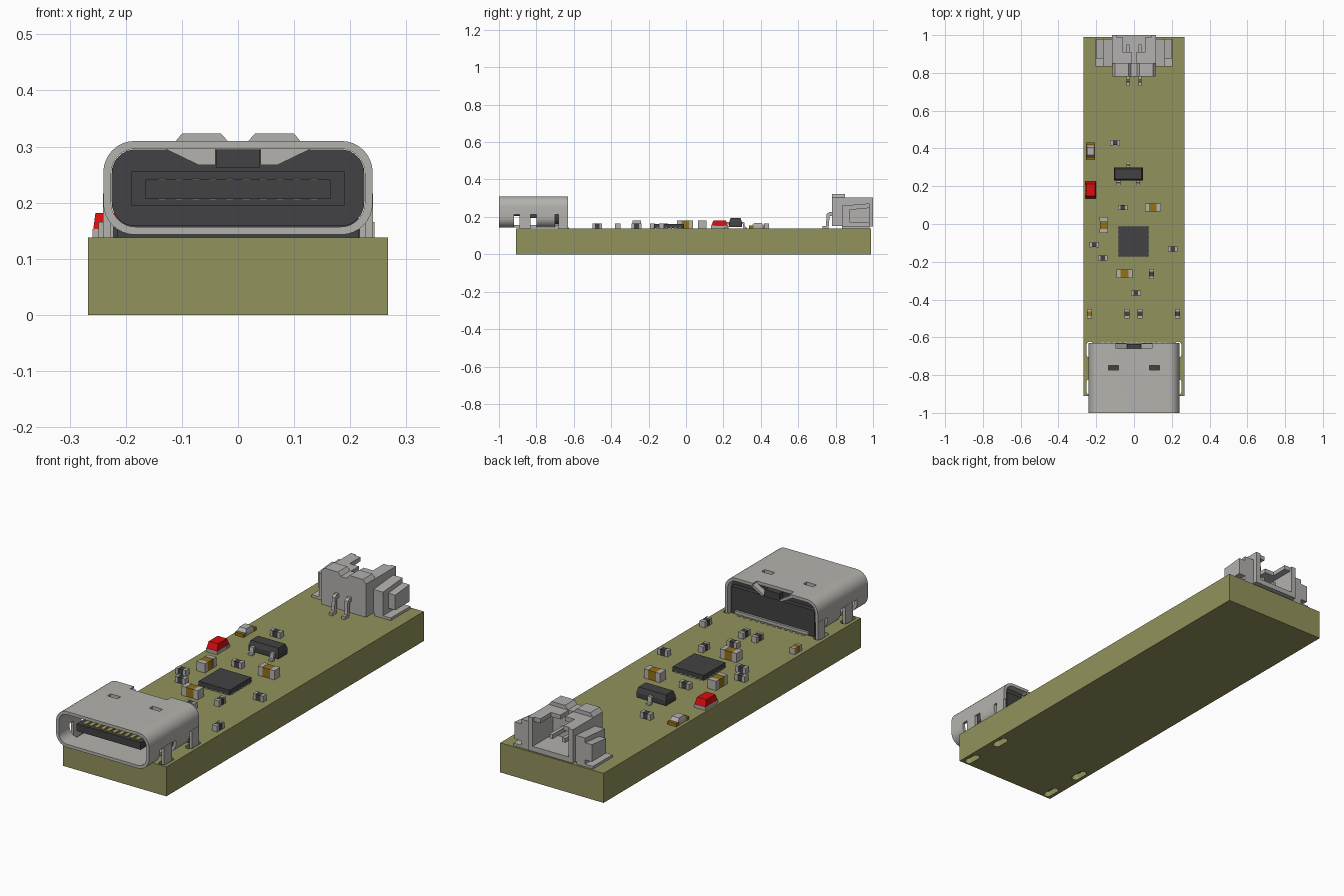
import bpy, bmesh, math

if "Cube" in bpy.data.objects:
    bpy.data.objects.remove(bpy.data.objects["Cube"])


def material(name, rgb):
    m = bpy.data.materials.new(name)
    m.diffuse_color = (*rgb, 1)
    m.use_nodes = True
    m.node_tree.nodes["Principled BSDF"].inputs["Base Color"].default_value = m.diffuse_color
    return m


OLIVE = material("olive board", (0.29, 0.29, 0.11))
METAL = material("light grey metal", (0.46, 0.45, 0.42))
PLASTIC = material("pale grey plastic", (0.45, 0.44, 0.43))
DARK = material("charcoal plastic", (0.055, 0.055, 0.058))
RED = material("red lens", (0.70, 0.004, 0.004))
TAN = material("brown ceramic", (0.29, 0.165, 0.01))
GOLD = material("gold contact", (0.42, 0.36, 0.08))

TOP = 0.138  # board surface


def extrude(name, pts, a, b, mat, axis="y"):
    """Extrude a closed outline from a to b along one axis."""
    place = {"x": lambda p, t: (t, p[0], p[1]),
             "y": lambda p, t: (p[0], t, p[1]),
             "z": lambda p, t: (p[0], p[1], t)}[axis]
    bm = bmesh.new()
    lo = [bm.verts.new(place(p, a)) for p in pts]
    hi = [bm.verts.new(place(p, b)) for p in pts]
    n = len(pts)
    bm.faces.new(lo)
    bm.faces.new(hi)
    for i in range(n):
        bm.faces.new((lo[i], lo[(i + 1) % n], hi[(i + 1) % n], hi[i]))
    bmesh.ops.recalc_face_normals(bm, faces=bm.faces)
    me = bpy.data.meshes.new(name)
    bm.to_mesh(me)
    bm.free()
    me.materials.append(mat)
    ob = bpy.data.objects.new(name, me)
    bpy.context.collection.objects.link(ob)
    return ob


def box(name, x0, x1, y0, y1, z0, z1, mat, taper=(0, 0)):
    """Box whose top may be pulled in by taper on x and y."""
    ob = extrude(name, [(x0, y0), (x1, y0), (x1, y1), (x0, y1)], z0, z1, mat, "z")
    cx, cy = (x0 + x1) / 2, (y0 + y1) / 2
    for v in ob.data.vertices:
        if v.co.z > (z0 + z1) / 2:
            v.co.x -= math.copysign(taper[0], v.co.x - cx)
            v.co.y -= math.copysign(taper[1], v.co.y - cy)
    return ob


def rounded(x0, x1, z0, z1, r, seg=8):
    pts = []
    for k, (cx, cz) in enumerate([(x1 - r, z1 - r), (x0 + r, z1 - r),
                                  (x0 + r, z0 + r), (x1 - r, z0 + r)]):
        for i in range(seg + 1):
            a = math.pi / 2 * (k + i / seg)
            pts.append((cx + r * math.cos(a), cz + r * math.sin(a)))
    return pts


def cut(ob, *cutters):
    bpy.context.view_layer.objects.active = ob
    for c in cutters:
        m = ob.modifiers.new("cut", "BOOLEAN")
        m.operation, m.solver, m.object = "DIFFERENCE", "EXACT", c
        bpy.ops.object.modifier_apply(modifier=m.name)
        bpy.data.objects.remove(c)


def smooth(ob):
    bpy.ops.object.select_all(action="DESELECT")
    ob.select_set(True)
    bpy.context.view_layer.objects.active = ob
    bpy.ops.object.shade_smooth_by_angle(angle=math.radians(30))


# Board with four slots for the shell tabs
board = box("board", -0.267, 0.267, -0.91, 0.99, 0, TOP, OLIVE)
cut(board, *[extrude("slot", rounded(s * 0.233 - 0.018, s * 0.233 + 0.018, y - 0.042, y + 0.042, 0.017, 5),
                     -0.1, 0.3, OLIVE, "z") for s in (-1, 1) for y in (-0.665, -0.862)])

# Socket shell: rounded tube with side gaps, latch windows and rear notch
shell = extrude("socket_shell", rounded(-0.24, 0.24, 0.143, 0.31, 0.056), -1.0, -0.63, METAL)
cutters = [extrude("bore", rounded(-0.226, 0.226, 0.157, 0.296, 0.043), -1.1, -0.5, METAL),
           box("rear_notch", -0.1, 0.1, -0.66, -0.6, 0.28, 0.35, METAL, (-0.01, 0))]
for s in (-1, 1):
    xs = sorted((s * 0.19, s * 0.3))
    cutters += [box("gap", *xs, -0.92, -0.80, 0.1, 0.213, METAL),
                box("gap", *xs, -0.70, -0.60, 0.1, 0.213, METAL),
                box("window", s * 0.108 - 0.026, s * 0.108 + 0.026, -0.772, -0.748, 0.28, 0.35, METAL)]
cut(shell, *cutters)
smooth(shell)

for s in (-1, 1):
    # Shell tabs through the board, and angled latch springs
    xs = sorted((s * 0.227, s * 0.241))
    for y0, y1 in ((-0.89, -0.832), (-0.682, -0.632)):
        box("shell_tab", *xs, y0, y1, 0.02, 0.216, METAL)
    extrude("latch_spring", [(s * x, z) for x, z in
            ((0.04, 0.296), (0.04, 0.267), (0.07, 0.267), (0.13, 0.296))], -0.80, -0.785, METAL)
    extrude("rear_spring", [(s * x, z) for x, z in
            ((0.04, 0.268), (0.05, 0.262), (0.11, 0.296), (0.10, 0.305))], -0.66, -0.632, METAL)

# Socket insulator and tongue with contacts
extrude("socket_insulator", rounded(-0.225, 0.225, 0.158, 0.295, 0.042), -0.78, -0.66, DARK)
box("insulator_rear", -0.215, 0.215, -0.66, -0.64, TOP, 0.262, DARK)
box("insulator_key", -0.038, 0.038, -0.80, -0.635, 0.262, 0.295, DARK)
box("tongue_root", -0.19, 0.19, -0.84, -0.78, 0.195, 0.256, DARK)
box("tongue", -0.165, 0.165, -0.955, -0.78, 0.207, 0.241, DARK)
for i in range(10):
    x = -0.135 + 0.03 * i
    for z in (0.205, 0.24):
        box("tongue_contact", x - 0.007, x + 0.007, -0.94, -0.84, z, z + 0.003, GOLD)
for i in range(12):
    x = -0.165 + 0.03 * i
    box("solder_lead", x - 0.007, x + 0.007, -0.65, -0.625, TOP, 0.144, METAL)


def chip(name, x, y, l, w, h, mat, upright=False):
    """Two-terminal part: body with a metal cap on each end."""
    def part(n, a, b, inset, m, z):
        p = [a, b, -w / 2 + inset, w / 2 - inset]
        if upright:
            p = p[2:] + p[:2]
        box(n, x + p[0], x + p[1], y + p[2], y + p[3], TOP, TOP + z, m)
    e = l * 0.26
    part(name + "_body", -l / 2 + e, l / 2 - e, 0.001, mat, h - 0.001)
    part(name + "_end", -l / 2, -l / 2 + e, 0, METAL, h)
    part(name + "_end", l / 2 - e, l / 2, 0, METAL, h)


for x, y, up in ((-0.1, 0.43, 0), (-0.06, 0.087, 0), (-0.21, -0.11, 0), (-0.165, -0.18, 0),
                 (0.205, -0.132, 0), (0.01, -0.365, 0), (0.093, -0.265, 1),
                 (-0.037, -0.475, 1), (0.032, -0.475, 1), (0.23, -0.475, 1)):
    chip("resistor", x, y, 0.052, 0.027, 0.028, DARK, up)
chip("small_capacitor", -0.235, -0.475, 0.052, 0.027, 0.028, TAN, True)
for x, y, up in ((0.1, 0.087, 0), (-0.05, -0.263, 0), (-0.16, -0.005, 1)):
    chip("capacitor", x, y, 0.084, 0.044, 0.043, TAN, up)

# Square controller chip with edge pads and a corner mark
box("controller_chip", -0.083, 0.077, -0.172, -0.012, TOP + 0.002, 0.163, DARK)
for i in range(6):
    t = -0.06 + 0.024 * i
    for s in (-1, 1):
        box("chip_pad", t - 0.009, t + 0.003, -0.092 + s * 0.078 - 0.004, -0.092 + s * 0.078 + 0.004, TOP, 0.144, METAL)
        box("chip_pad", -0.003 + s * 0.078 - 0.004, -0.003 + s * 0.078 + 0.004, t - 0.098, t - 0.086, TOP, 0.144, METAL)

# Three-leg regulator
box("regulator_lower", -0.107, 0.047, 0.23, 0.30, 0.147, 0.17, DARK)
box("regulator_upper", -0.107, 0.047, 0.23, 0.30, 0.17, 0.193, DARK, (0.006, 0.008))
for x, y, d in ((-0.03, 0.295, 1), (-0.082, 0.235, -1), (0.022, 0.235, -1)):
    leg = [(0, 0.174), (0, 0.164), (0.008, 0.164), (0.012, TOP), (0.028, TOP), (0.028, 0.146), (0.019, 0.148), (0.016, 0.174)]
    extrude("regulator_leg", [(y + d * a, z) for a, z in leg], x - 0.01, x + 0.01, METAL, "x")

# Two indicator lamps: base, end pads and tapered lens
for y, mat, h, w in ((0.18, RED, 0.182, 0.028), (0.385, PLASTIC, 0.168, 0.022)):
    x = -0.23
    box("lamp_base", x - w, x + w, y - 0.046, y + 0.046, TOP, 0.152, PLASTIC)
    for s in (-1, 1):
        box("lamp_pad", x - w - 0.001, x + w + 0.001, y + s * 0.036 - 0.011, y + s * 0.036 + 0.011, TOP, 0.153,
            PLASTIC if mat == RED else TAN)
    box("lamp_lens", x - w, x + w, y - 0.045 + 0.012 * (mat != RED), y + 0.045 - 0.012 * (mat != RED), 0.152, h, mat, (0.004, 0.012))

# Battery header: front wall, floor, sides and open-topped cavity facing back
extrude("header_front_wall", [(-0.115, 0.15), (0.115, 0.15), (0.115, 0.305), (0.1, 0.323), (0.03, 0.323),
                              (0.015, 0.306), (-0.015, 0.306), (-0.03, 0.323), (-0.1, 0.323), (-0.115, 0.305)],
        0.78, 0.85, PLASTIC)
box("header_floor", -0.115, 0.115, 0.84, 1.0, 0.148, 0.172, PLASTIC)
for s in (-1, 1):
    box("header_side", *sorted((s * 0.092, s * 0.116)), 0.84, 1.0, 0.15, 0.305, PLASTIC)
    box("header_lip", *sorted((s * 0.06, s * 0.1)), 0.84, 0.99, 0.285, 0.305, PLASTIC)
    box("header_roof", *sorted((s * 0.012, s * 0.065)), 0.84, 0.91, 0.285, 0.305, PLASTIC)
    # Side mounting blocks and solder feet
    extrude("header_wing", [(0.835, 0.15), (0.98, 0.15), (0.98, 0.272), (0.835, 0.26)],
            *sorted((s * 0.115, s * 0.165)), PLASTIC, "x")
    extrude("header_wing_cap", [(0.875, 0.17), (0.98, 0.17), (0.98, 0.25), (0.875, 0.24)],
            *sorted((s * 0.165, s * 0.2)), PLASTIC, "x")
    box("header_foot", *sorted((s * 0.12, s * 0.205)), 0.835, 0.98, TOP, 0.15, METAL)
    # Bent header pins
    extrude("header_pin", [(0.95, 0.225), (0.765, 0.225), (0.752, 0.215), (0.748, 0.152), (0.73, 0.152),
                           (0.73, TOP), (0.762, TOP), (0.768, 0.205), (0.95, 0.205)],
            s * 0.033 - 0.008, s * 0.033 + 0.008, METAL, "x")
